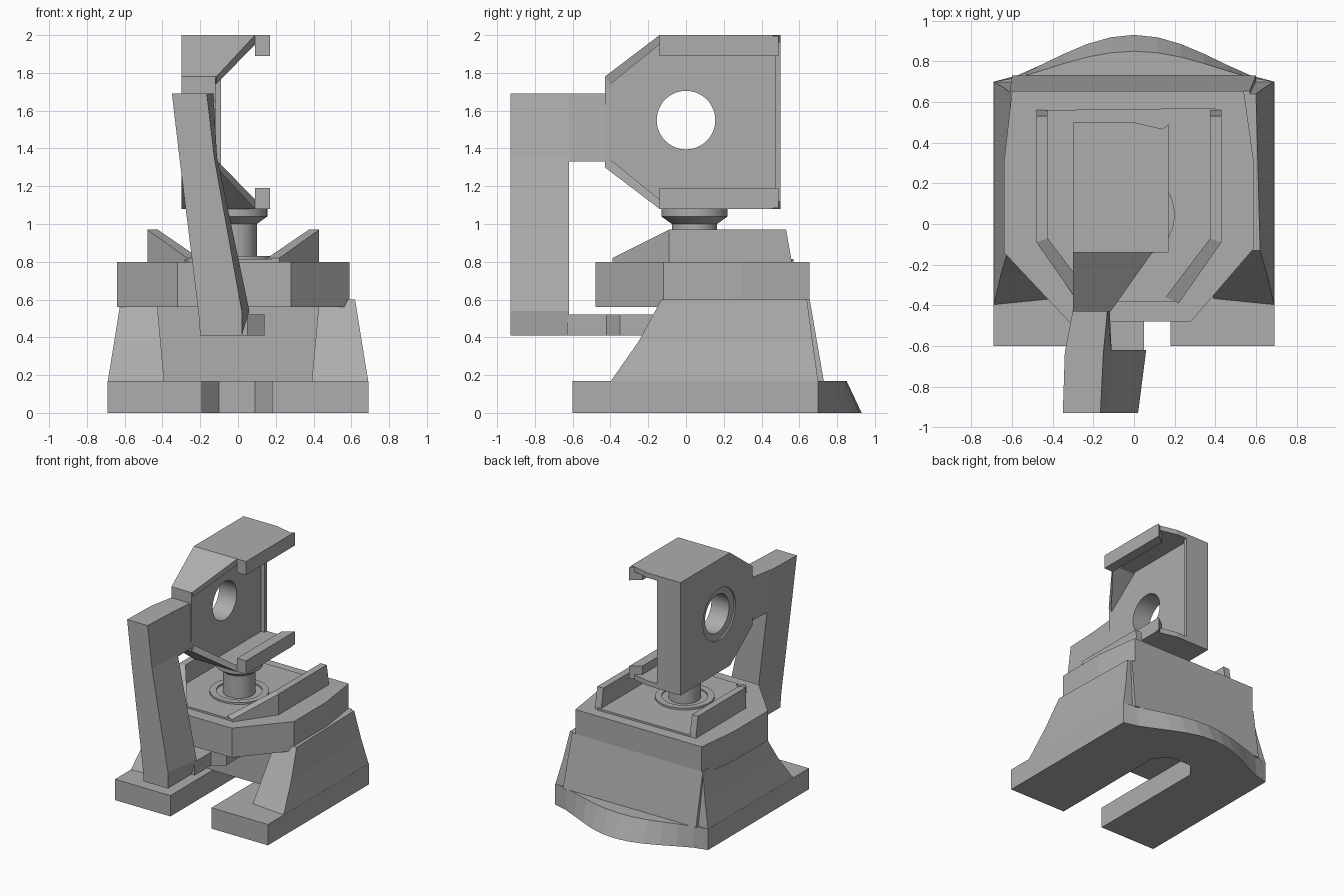
import bpy, bmesh, math
from mathutils import Matrix

cube = bpy.data.objects.get("Cube")
if cube:
    bpy.data.objects.remove(cube, do_unlink=True)

grey = bpy.data.materials.new("plain_grey")
grey.use_nodes = True
colour = (0.42, 0.42, 0.42, 1)
grey.diffuse_color = colour
grey.node_tree.nodes["Principled BSDF"].inputs["Base Color"].default_value = colour


def finish(name, bm):
    bmesh.ops.recalc_face_normals(bm, faces=bm.faces)
    mesh = bpy.data.meshes.new(name)
    bm.to_mesh(mesh)
    bm.free()
    mesh.materials.append(grey)
    obj = bpy.data.objects.new(name, mesh)
    bpy.context.collection.objects.link(obj)
    return obj


def loft(name, *rings):
    """Skin matching rings of 3D points and cap both ends."""
    bm = bmesh.new()
    loops = [[bm.verts.new(p) for p in ring] for ring in rings]
    for a, b in zip(loops, loops[1:]):
        for i in range(len(a)):
            j = (i + 1) % len(a)
            bm.faces.new((a[i], a[j], b[j], b[i]))
    bm.faces.new(loops[0])
    bm.faces.new(loops[-1])
    return finish(name, bm)


def flat(points, z):
    return [(x, y, z) for x, y in points]


def prism(name, points, lo, hi):
    return loft(name, flat(points, lo), flat(points, hi))


def rect(x0, x1, y0, y1):
    return [(x0, y0), (x1, y0), (x1, y1), (x0, y1)]


def box(name, x0, x1, y0, y1, z0, z1):
    return prism(name, rect(x0, x1, y0, y1), z0, z1)


def turned(name, profile, centre, sides=40):
    """Round part from (radius, height) pairs."""
    rings = [[(centre[0] + r * math.cos(math.tau * i / sides),
               centre[1] + r * math.sin(math.tau * i / sides), z)
              for i in range(sides)] for r, z in profile]
    obj = loft(name, *rings)
    with bpy.context.temp_override(active_object=obj, object=obj,
                                   selected_objects=[obj],
                                   selected_editable_objects=[obj]):
        bpy.ops.object.shade_smooth_by_angle(angle=math.radians(30))
    return obj


# Forked base plate with a bowed, sloping back
def base_outline(bulge):
    xs = [0.69 - 1.38 * i / 12 for i in range(13)]
    back = [(x, 0.70 + bulge * max(0, math.cos(math.pi / 2 * x / 0.69)) ** 1.5)
            for x in xs]
    slot = [(-0.69, -0.6), (-0.19, -0.6), (-0.19, 0.42), (-0.1, 0.53),
            (0.09, 0.53), (0.18, 0.42), (0.18, -0.6), (0.69, -0.6)]
    return back + slot


loft("forked_base", flat(base_outline(0.23), 0), flat(base_outline(0.15), 0.17))

# Flared legs under each side of the deck
for side, s in (("right", -1), ("left", 1)):
    foot = [(0.39, -0.37), (0.69, -0.40), (0.69, 0.70), (0.39, 0.70)]
    mid = [(0.41, -0.25), (0.655, -0.25), (0.64, 0.67), (0.41, 0.67)]
    top = [(0.43, -0.13), (0.62, -0.13), (0.60, 0.64), (0.43, 0.64)]
    loft(side + "_leg", *[flat([(s * x, y) for x, y in ring], z)
                          for ring, z in ((foot, 0.165), (mid, 0.38), (top, 0.6))])

# Body between the legs, leaning in toward the deck
loft("body", flat(rect(-0.6, 0.6, -0.05, 0.73), 0.165),
     flat(rect(-0.61, 0.57, -0.05, 0.655), 0.6))

# Deck with chamfered front corners
deck = [(-0.32, -0.48), (0.28, -0.48), (0.59, -0.12), (0.59, 0.3), (0.54, 0.655),
        (-0.6, 0.655), (-0.64, 0.3), (-0.64, -0.14)]
prism("deck", deck, 0.56, 0.8)
pad = [(-0.28, -0.38), (0.22, -0.38), (0.43, -0.08), (0.43, 0.53), (0.4, 0.57),
       (-0.44, 0.56), (-0.48, 0.52), (-0.48, -0.08)]
prism("deck_pad", pad, 0.79, 0.815)

# Low side walls with ramps running down to the front
for side, s in (("right", -1), ("left", 1)):
    def wall(half, y):
        return (-0.025 + s * half, y)
    upper = [wall(0.455, -0.09), wall(0.455, 0.53), wall(0.4, 0.53), wall(0.4, -0.07)]
    lower = [wall(0.455, -0.09), wall(0.455, 0.56), wall(0.4, 0.56), wall(0.4, -0.07)]
    loft(side + "_deck_wall", flat(lower, 0.8), flat(upper, 0.97))
    outer, inner = wall(0.455, -0.09), wall(0.4, -0.07)
    low_out, low_in = wall(0.245, -0.39), wall(0.18, -0.36)
    loft(side + "_deck_ramp",
         [(*outer, 0.8), (*inner, 0.8), (*inner, 0.97), (*outer, 0.97)],
         [(*low_out, 0.8), (*low_in, 0.8), (*low_in, 0.82), (*low_out, 0.82)])

# Post and collar carrying the head
centre = (-0.02, 0.045)
turned("post_ring", [(0.22, 0.79), (0.22, 0.83), (0.17, 0.83), (0.17, 0.818)], centre)
turned("post", [(0.12, 0.8), (0.12, 1.0), (0.175, 1.04), (0.175, 1.09)], centre)

# Leaning C-shaped arm in front
loft("arm_column",
     flat(rect(-0.2, 0.02, -0.93, -0.62), 0.41),
     flat([(-0.21, -0.93), (0.02, -0.93), (0.06, -0.62), (-0.2, -0.62)], 0.54),
     flat([(-0.31, -0.93), (-0.125, -0.93), (-0.11, -0.62), (-0.3, -0.62)], 1.35),
     flat([(-0.35, -0.93), (-0.165, -0.93), (-0.15, -0.62), (-0.34, -0.62)], 1.69))
loft("arm_upper_bar",
     flat([(-0.3, -0.63), (-0.11, -0.63), (-0.12, -0.42), (-0.29, -0.42)], 1.33),
     flat([(-0.34, -0.63), (-0.15, -0.63), (-0.13, -0.42), (-0.3, -0.42)], 1.69))
prism("arm_lower_bar", [(-0.2, -0.63), (0.05, -0.63), (0.05, -0.42), (0.14, -0.35),
                        (0.14, 0), (-0.2, 0)], 0.41, 0.52)

# Upright head plate with a round countersunk hole
MID = 1.54
outline = [(-0.43, 0.24), (-0.14, 0.46), (0.5, 0.46),
           (0.5, -0.46), (-0.14, -0.46), (-0.43, -0.24)]
plate = loft("head_plate", *[[(x, y, MID + h) for y, h in outline]
                             for x in (-0.3, -0.12)])
cutter = turned("hole_cutter", [(0.21, -0.2), (0.21, 0.012), (0.155, 0.02), (0.155, 0.4)],
                (0, 0), 48)
cutter.data.transform(Matrix.Translation((-0.3, 0, 1.55))
                      @ Matrix.Rotation(math.pi / 2, 4, "Y"))
cutter.hide_render = True
cutter.hide_viewport = True
hole = plate.modifiers.new("hole", "BOOLEAN")
hole.object = cutter
hole.solver = "EXACT"
box("head_back_rim", -0.13, -0.09, 0.47, 0.5, 1.1, 1.98)

# Top and bottom flanges, each with a lip and a tapering slanted wall
for end, s in (("upper", 1), ("lower", -1)):
    def h(v):
        return MID + s * v
    prism(end + "_flange", [(-0.3, -0.14), (0.17, -0.14), (0.17, 0.46),
                            (0, 0.5), (-0.3, 0.5)], h(0.42), h(0.46))
    lip = [(0.09, -0.14), (0.17, -0.14), (0.17, 0.49), (0.09, 0.43)]
    prism(end + "_lip", lip, h(0.35), h(0.455))
    loft(end + "_slanted_wall",
         [(-0.3, -0.14, h(0.46)), (0.09, -0.14, h(0.46)),
          (0.09, -0.14, h(0.41)), (-0.3, -0.14, h(0.41))],
         [(-0.3, -0.43, h(0.24)), (-0.115, -0.43, h(0.24)),
          (-0.115, -0.40, h(0.2)), (-0.3, -0.40, h(0.2))])
